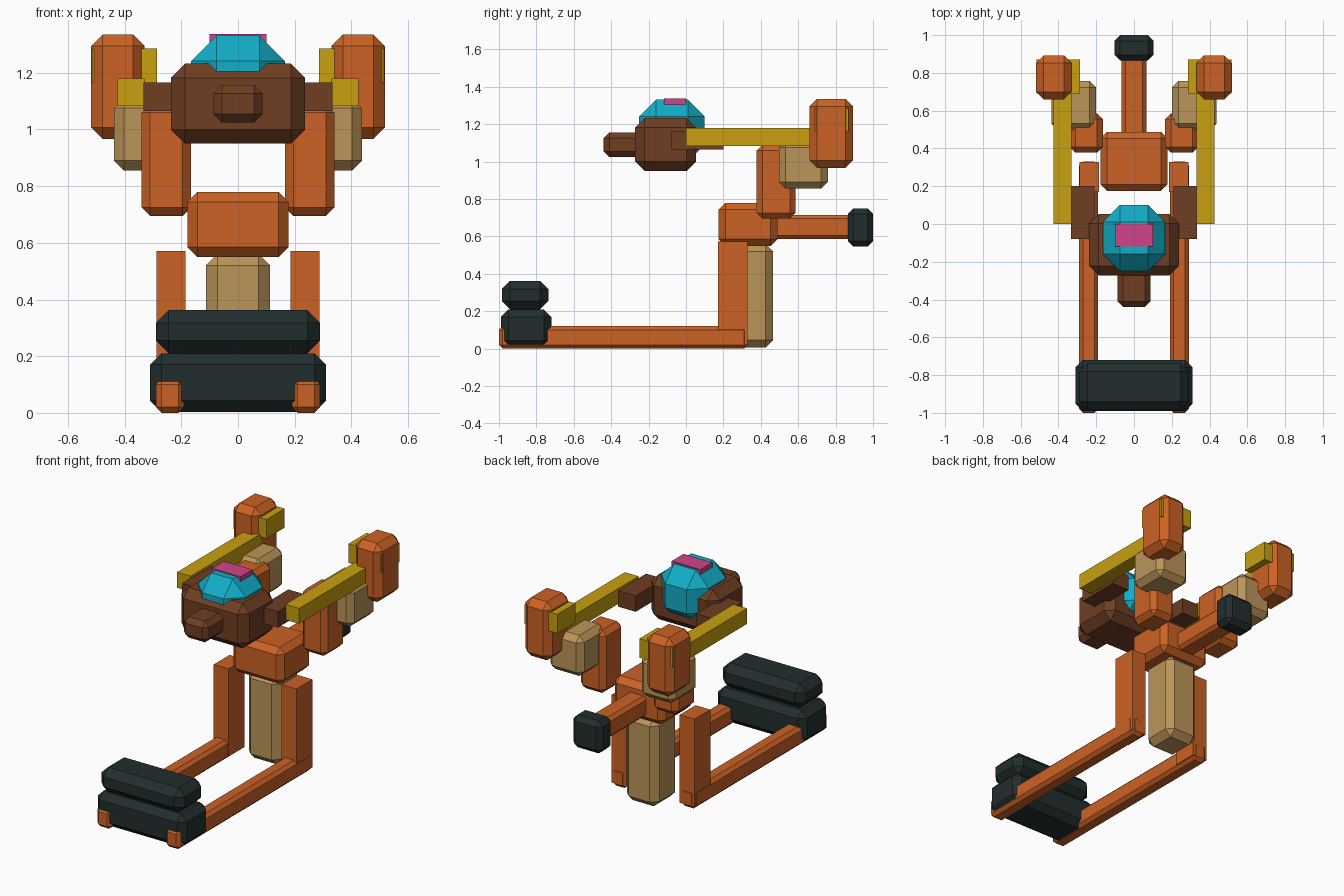
import bpy

cube = bpy.data.objects.get("Cube")
if cube:
    bpy.data.objects.remove(cube, do_unlink=True)


def material(name, rgb):
    mat = bpy.data.materials.new(name)
    mat.use_nodes = True
    colour = (*rgb, 1)
    mat.diffuse_color = colour
    mat.node_tree.nodes["Principled BSDF"].inputs["Base Color"].default_value = colour
    return mat


orange = material("orange", (0.60, 0.122, 0.018))
tan = material("tan", (0.50, 0.30, 0.10))
brown = material("brown", (0.16, 0.048, 0.016))
yellow = material("yellow", (0.58, 0.35, 0.005))
cyan = material("cyan", (0.006, 0.42, 0.57))
pink = material("pink", (0.62, 0.06, 0.25))
charcoal = material("charcoal", (0.016, 0.027, 0.027))


def block(name, mat, x, y, z, chamfer=0):
    """Box spanning the given ranges, with optional flat chamfered edges."""
    spans = (x, y, z)
    bpy.ops.mesh.primitive_cube_add(size=1, location=[(a + b) / 2 for a, b in spans])
    obj = bpy.context.object
    obj.name = name
    obj.scale = [b - a for a, b in spans]
    bpy.ops.object.transform_apply(location=False, rotation=False, scale=True)
    obj.data.materials.append(mat)
    if chamfer:
        bevel = obj.modifiers.new("chamfer", 'BEVEL')
        bevel.width = chamfer
        bevel.segments = 1
        bevel.limit_method = 'NONE'


def centred(name, mat, half, y, z, chamfer=0):
    block(name, mat, (-half, half), y, z, chamfer)


def pair(name, mat, x, y, z, chamfer=0):
    block("left_" + name, mat, x, y, z, chamfer)
    block("right_" + name, mat, (-x[1], -x[0]), y, z, chamfer)


# Feet: long rails, uprights and the stacked front weights
pair("foot_rail", orange, (0.19, 0.29), (-1, 0.33), (0, 0.12), 0.02)
pair("upright", orange, (0.185, 0.288), (0.17, 0.328), (0.02, 0.572))
centred("lower_weight", charcoal, 0.31, (-0.99, -0.72), (0.003, 0.21), 0.04)
centred("upper_weight", charcoal, 0.29, (-0.985, -0.735), (0.21, 0.363), 0.045)

# Body column, hips and tail
centred("column", tan, 0.113, (0.23, 0.465), (0.005, 0.56), 0.04)
centred("hips", orange, 0.178, (0.175, 0.488), (0.55, 0.78), 0.035)
centred("tail", orange, 0.065, (0.40, 0.99), (0.585, 0.715), 0.02)
centred("tail_tip", charcoal, 0.103, (0.865, 1), (0.545, 0.75), 0.03)

# Arms
pair("lower_arm", orange, (0.165, 0.34), (0.378, 0.585), (0.695, 1.09), 0.03)
pair("elbow", tan, (0.20, 0.437), (0.497, 0.758), (0.855, 1.11), 0.035)
pair("upper_arm", orange, (0.33, 0.518), (0.66, 0.893), (0.967, 1.335), 0.04)
pair("arm_bar", yellow, (0.33, 0.425), (0, 0.70), (1.083, 1.18))
pair("arm_bracket", yellow, (0.285, 0.515), (0.69, 0.87), (1.165, 1.285))

# Head with nose, side pods, dome and crest
centred("head", brown, 0.237, (-0.272, 0.053), (0.95, 1.232), 0.05)
centred("nose", brown, 0.087, (-0.44, -0.2), (1.025, 1.157), 0.03)
pair("side_pod", brown, (0.21, 0.333), (-0.08, 0.20), (1.065, 1.165))
centred("dome", cyan, 0.165, (-0.25, 0.10), (1.0, 1.331), 0.09)
centred("crest", pink, 0.10, (-0.118, 0), (1.303, 1.337))
